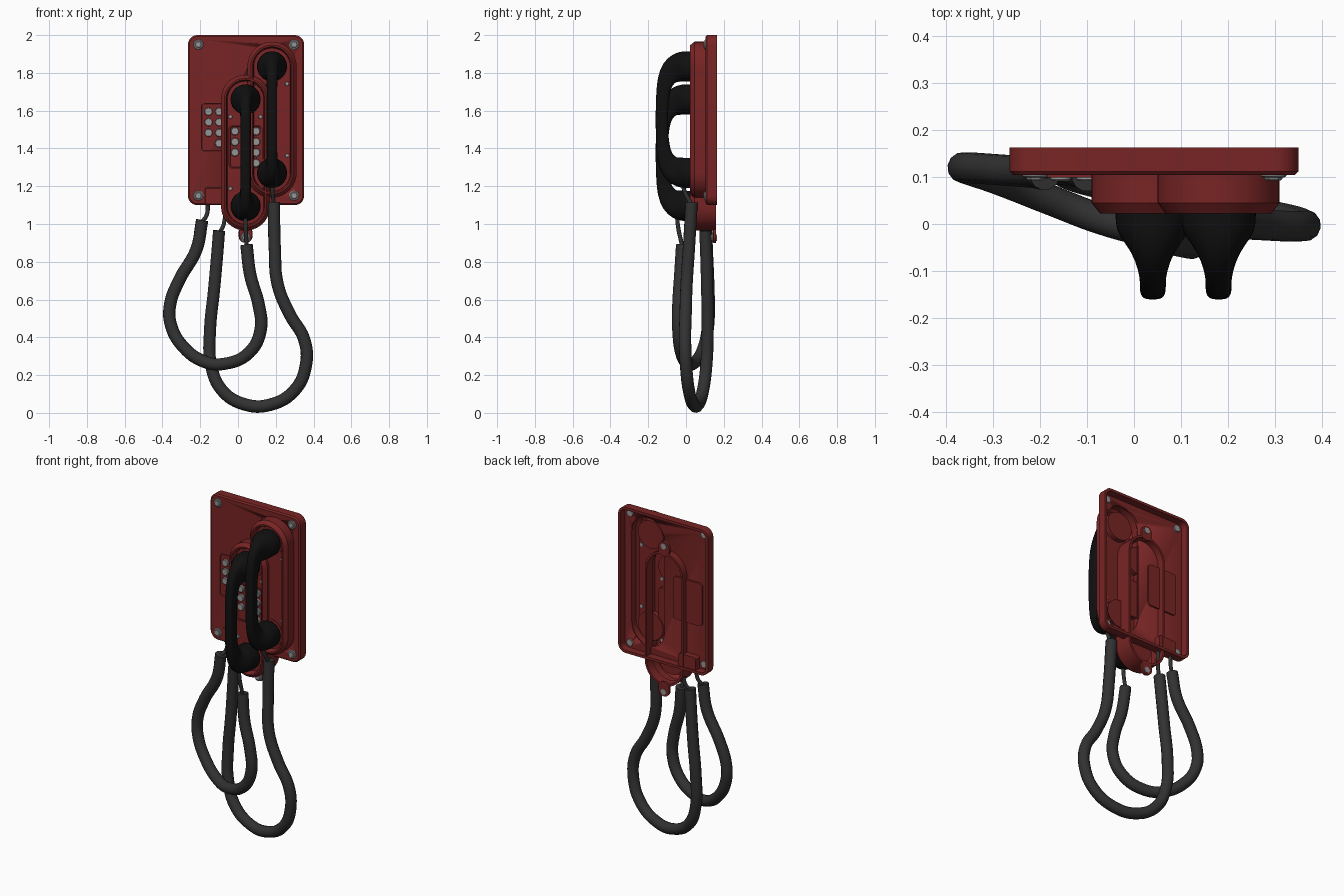
import bpy, bmesh, math
from mathutils import Vector

if "Cube" in bpy.data.objects:
    bpy.data.objects.remove(bpy.data.objects["Cube"])


def material(name, rgb):
    m = bpy.data.materials.new(name)
    m.diffuse_color = (*rgb, 1)
    m.use_nodes = True
    m.node_tree.nodes["Principled BSDF"].inputs["Base Color"].default_value = m.diffuse_color
    return m


RED = material("dark_red", (0.19, 0.018, 0.018))
BLACK = material("black", (0.005, 0.005, 0.005))
CORD = material("cord_grey", (0.031, 0.031, 0.031))
METAL = material("metal_grey", (0.30, 0.30, 0.30))


def rounded(cx, cz, hx, hz, r, y, n=10):
    """Rounded rectangle ring in the xz plane at depth y."""
    pts = []
    for q, (sx, sz) in enumerate([(1, 1), (-1, 1), (-1, -1), (1, -1)]):
        for i in range(n + 1):
            a = (q + i / n) * math.pi / 2
            pts.append((cx + sx * (hx - r) + r * math.cos(a), y,
                        cz + sz * (hz - r) + r * math.sin(a)))
    return pts


def loft(name, rings, mat, cap_start=True, cap_end=True, angle=35):
    """Skin a list of equal-length rings."""
    bm = bmesh.new()
    vs = [[bm.verts.new(p) for p in ring] for ring in rings]
    n = len(vs[0])
    for a, b in zip(vs, vs[1:]):
        for i in range(n):
            bm.faces.new((a[i], a[(i + 1) % n], b[(i + 1) % n], b[i]))
    if cap_start:
        bm.faces.new(vs[0])
    if cap_end:
        bm.faces.new(vs[-1])
    bmesh.ops.remove_doubles(bm, verts=bm.verts, dist=1e-5)
    bmesh.ops.recalc_face_normals(bm, faces=bm.faces)
    me = bpy.data.meshes.new(name)
    bm.to_mesh(me)
    bm.free()
    ob = bpy.data.objects.new(name, me)
    bpy.context.collection.objects.link(ob)
    me.materials.append(mat)
    bpy.ops.object.select_all(action='DESELECT')
    bpy.context.view_layer.objects.active = ob
    ob.select_set(True)
    bpy.ops.object.shade_smooth_by_angle(angle=math.radians(angle))
    return ob


def slab(name, cx, cz, hx, hz, r, y0, y1, mat, bevel=0.004, n=5):
    """Rounded slab from front y0 to back y1 with a bevelled front edge."""
    return loft(name, [rounded(cx, cz, hx - bevel, hz - bevel, r - bevel, y0, n),
                       rounded(cx, cz, hx, hz, r, y0 + bevel, n),
                       rounded(cx, cz, hx, hz, r, y1, n)], mat)


def disc(name, x, z, r, y0, y1, mat, sides=16):
    ring = lambda y, k: [(x + k * math.cos(i * math.tau / sides), y,
                          z + k * math.sin(i * math.tau / sides)) for i in range(sides)]
    return loft(name, [ring(y0, r * 0.85), ring(y0 + 0.003, r), ring(y1, r)], mat)


def bolt(name, x, z, y):
    disc(name + "_washer", x, z, 0.027, y - 0.005, y + 0.01, METAL)
    disc(name, x, z, 0.019, y - 0.011, y, METAL, 6)


def keypad(name, cx, cz, y, hx, hz, back):
    # raised frame with a sunken panel and two-button bottom row
    loft(name + "_panel", [rounded(cx, cz, hx + d, hz + d, 0.022 + d, yy, 5) for d, yy in
                           ((0, back), (0, y - 0.005), (-0.007, y - 0.005), (-0.009, y + 0.002))], RED)
    for row in range(4):
        for col in range(3):
            if row == 3 and col == 0:
                continue
            disc(f"{name}_button_{row}_{col}", cx + (col - 1) * 0.056,
                 cz + 0.083 - row * 0.056, 0.022, y - 0.012, y + 0.004, METAL, 12)


# ---- mounting plate: hollow at the back, opened behind the upper cradle ----
PX, PZ, HX, HZ = 0.0425, 1.55, 0.3075, 0.45
plate = loft("mounting_plate", [rounded(PX, PZ, HX - d, HZ - d, 0.05 - d, y) for d, y in
             ((0.008, 0.104), (0, 0.112), (0, 0.163), (0.016, 0.163), (0.016, 0.118))], RED)
cutter = loft("cradle_opening_cutter", [rounded(0.18, 1.5525, 0.115, 0.3975, 0.115, y)
                                        for y in (0.0, 0.3)], RED)
mod = plate.modifiers.new("opening", 'BOOLEAN')
mod.object, mod.operation, mod.solver = cutter, 'DIFFERENCE', 'EXACT'
bpy.context.view_layer.objects.active = plate
bpy.ops.object.modifier_apply(modifier="opening")
bpy.data.objects.remove(cutter)
for i, x in enumerate((-0.21, 0.297)):
    for j, z in enumerate((1.15, 1.95)):
        bolt(f"plate_bolt_{i}_{j}", x, z, 0.104)
        disc(f"plate_bolt_end_{i}_{j}", x, z, 0.022, 0.115, 0.128, METAL, 6)
slab("cord_outlet_box", -0.115, 1.147, 0.06, 0.045, 0.01, 0.099, 0.155, RED)
keypad("plate_keypad", -0.10, 1.512, 0.104, 0.10, 0.132, 0.128)


# ---- cradle housings: stadium shells with a sunken floor ----
def cradle(name, cx, cz, back_rings):
    prof = back_rings + [(0.13, 0.045), (0.112, 0.022), (0.104, 0.022), (0.098, 0.03), (0.096, 0.06)]
    loft(name + "_housing", [rounded(cx, cz, r, 0.2825 + r, r, y) for r, y in prof], RED, cap_start=False)
    for s in (-1, 1):
        disc(f"{name}_well_{s}", cx, cz + s * 0.2825, 0.086, 0.052, 0.09, RED, 32)
        for t in (-1, 1):
            disc(f"{name}_screw_{s}_{t}", cx + t * 0.08, cz + s * 0.19, 0.011, 0.053, 0.065, METAL, 8)


cradle("lower_cradle", 0.04, 1.3775, [(0.117, 0.10), (0.117, 0.16), (0.13, 0.16)])
cradle("upper_cradle", 0.18, 1.5525, [(0.13, 0.11)])
keypad("cradle_keypad", 0.04, 1.408, 0.055, 0.09, 0.115, 0.085)
for nm, z, zb in (("bottom", 0.945, 0.928), ("top", 1.81, 1.827)):
    slab(f"{nm}_mounting_tab", 0.04, z, 0.037, 0.045, 0.036, 0.142, 0.16, RED)
    bolt(f"{nm}_tab_bolt", 0.04, zb, 0.142)
    disc(f"{nm}_tab_bolt_end", 0.04, zb, 0.02, 0.157, 0.163, METAL, 6)


# ---- handsets: one lofted body bending from cup to handle to cup ----
def handset(name, cx, cz):
    # y, z, bend angle, half width, half depth, squareness
    half = [(0.055, 0.2825, 0, 0.076, 0.076, 1), (0.05, 0.2825, 0, 0.081, 0.081, 1),
            (0.0, 0.2825, 0, 0.081, 0.081, 1), (-0.025, 0.281, 0, 0.074, 0.081, 1),
            (-0.055, 0.274, 12, 0.047, 0.077, 0.9), (-0.085, 0.252, 38, 0.031, 0.064, 0.75),
            (-0.112, 0.205, 65, 0.028, 0.044, 0.65), (-0.123, 0.14, 82, 0.028, 0.035, 0.6),
            (-0.128, 0.06, 88, 0.028, 0.033, 0.6)]
    full = half + [(y, -z, 180 - a, w, d, p) for y, z, a, w, d, p in reversed(half)]
    rings = []
    for y, z, a, w, d, p in full:
        a = math.radians(a)
        ring = []
        for i in range(20):
            t = i * math.tau / 20
            c, s = math.cos(t), math.sin(t)
            u = w * math.copysign(abs(c) ** p, c)
            v = d * math.copysign(abs(s) ** p, s)
            ring.append((cx + u, y - v * math.sin(a), cz + z + v * math.cos(a)))
        rings.append(ring)
    ob = loft(name, rings, BLACK, angle=60)
    ob.modifiers.new("smooth", 'SUBSURF').levels = 1
    ob.modifiers["smooth"].render_levels = 1


handset("lower_handset", 0.04, 1.3775)
handset("upper_handset", 0.18, 1.5525)


# ---- cords: armoured hose with a thin wire at each end ----
def tube(name, pts, r):
    cu = bpy.data.curves.new(name, 'CURVE')
    cu.dimensions, cu.bevel_depth, cu.bevel_resolution = '3D', r, 4
    cu.use_fill_caps, cu.resolution_u = True, 6
    sp = cu.splines.new('BEZIER')
    sp.bezier_points.add(len(pts) - 1)
    for b, p in zip(sp.bezier_points, pts):
        b.co = Vector(p)
        b.handle_left_type = b.handle_right_type = 'AUTO'
    ob = bpy.data.objects.new(name, cu)
    bpy.context.collection.objects.link(ob)
    cu.materials.append(CORD)
    bpy.ops.object.select_all(action='DESELECT')
    bpy.context.view_layer.objects.active = ob
    ob.select_set(True)
    bpy.ops.object.convert(target='MESH')
    bpy.ops.object.shade_smooth_by_angle(angle=math.radians(40))


tube("lower_handset_cord", [
    (-0.19, 0.105, 1.02), (-0.22, 0.11, 0.865), (-0.31, 0.117, 0.705), (-0.36, 0.12, 0.57),
    (-0.355, 0.117, 0.465), (-0.29, 0.095, 0.35), (-0.175, 0.05, 0.27), (-0.07, 0.01, 0.26),
    (0.06, -0.025, 0.32), (0.12, -0.04, 0.44), (0.11, -0.04, 0.57), (0.065, -0.03, 0.73),
    (0.045, -0.02, 0.89)], 0.033)
tube("upper_handset_cord", [
    (0.19, 0.03, 1.115), (0.195, 0.015, 0.865), (0.21, 0.003, 0.68), (0.275, -0.002, 0.52),
    (0.35, -0.005, 0.39), (0.36, 0.0, 0.255), (0.30, 0.015, 0.12), (0.17, 0.04, 0.043),
    (0.035, 0.065, 0.045), (-0.085, 0.09, 0.12), (-0.143, 0.108, 0.255), (-0.148, 0.115, 0.44),
    (-0.127, 0.112, 0.65), (-0.11, 0.107, 0.84), (-0.10, 0.102, 0.965)], 0.033)
tube("lower_plate_wire", [(-0.16, 0.125, 1.12), (-0.165, 0.122, 1.05), (-0.19, 0.105, 1.01)], 0.011)
tube("upper_plate_wire", [(-0.07, 0.125, 1.12), (-0.075, 0.12, 1.0), (-0.10, 0.102, 0.95)], 0.011)
tube("lower_handset_wire", [(0.04, -0.045, 1.10), (0.04, -0.045, 1.01), (0.045, -0.02, 0.88)], 0.011)
tube("upper_handset_wire", [(0.18, -0.02, 1.25), (0.182, -0.01, 1.18), (0.19, 0.03, 1.10)], 0.011)
